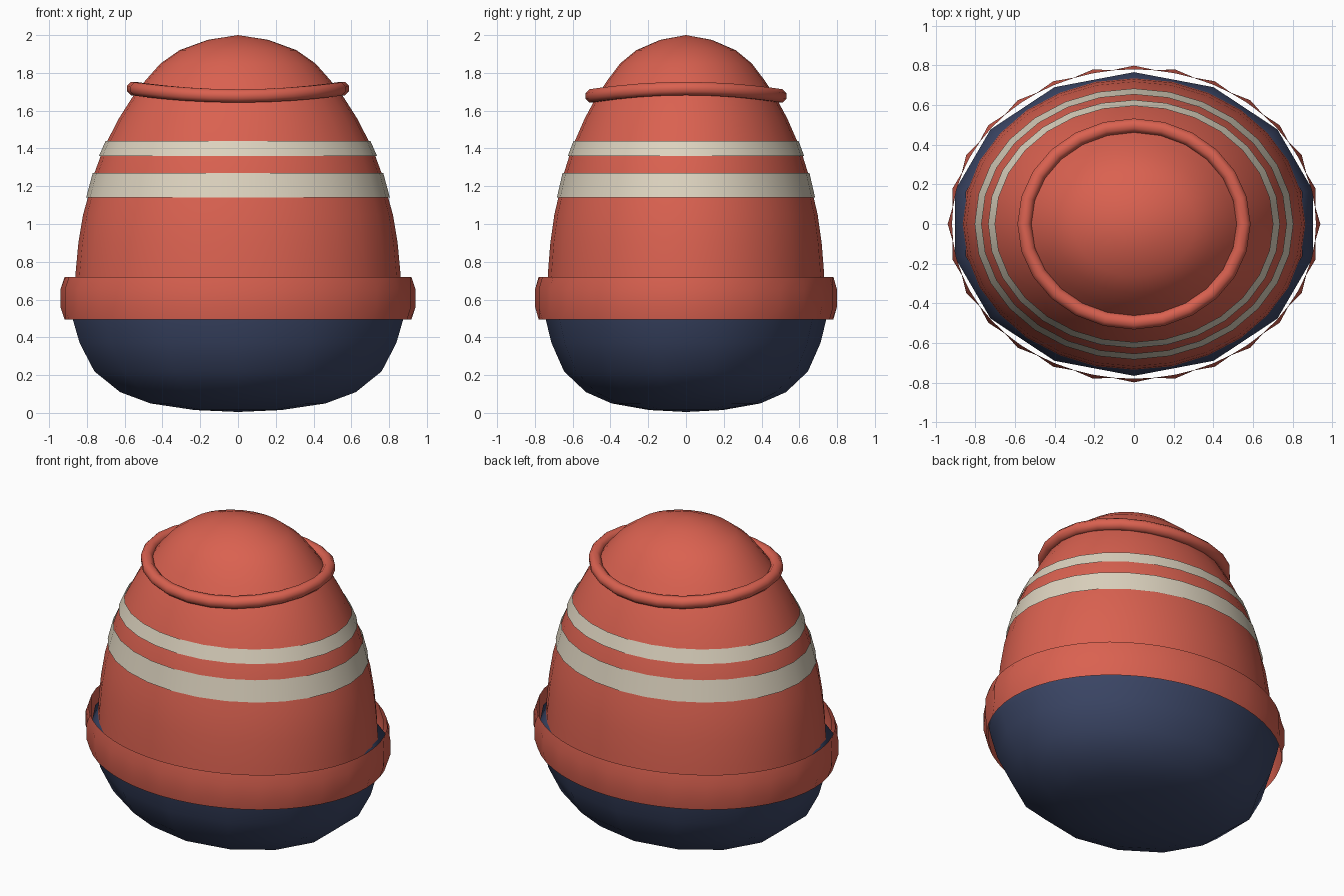
import bpy, bmesh, math

cube = bpy.data.objects.get("Cube")
if cube:
    bpy.data.objects.remove(cube, do_unlink=True)


def material(name, rgb):
    m = bpy.data.materials.new(name)
    m.use_nodes = True
    m.diffuse_color = (*rgb, 1)
    m.node_tree.nodes["Principled BSDF"].inputs["Base Color"].default_value = (*rgb, 1)
    return m


RED = material("coral red", (0.70, 0.12, 0.08))
BLUE = material("navy blue", (0.043, 0.06, 0.13))
CREAM = material("cream", (0.72, 0.65, 0.52))
DEPTH = 0.85  # the whole shape is an oval, narrower front to back


def finish(name, bm, mat, angle):
    bmesh.ops.recalc_face_normals(bm, faces=bm.faces[:])
    mesh = bpy.data.meshes.new(name)
    bm.to_mesh(mesh)
    bm.free()
    mesh.materials.append(mat)
    ob = bpy.data.objects.new(name, mesh)
    bpy.context.scene.collection.objects.link(ob)
    bpy.ops.object.select_all(action="DESELECT")
    ob.select_set(True)
    bpy.context.view_layer.objects.active = ob
    bpy.ops.object.shade_smooth_by_angle(angle=math.radians(angle))
    return ob


def lathe(name, profile, segs, mat, phase=0.0, depth=DEPTH, ripple=None, angle=50):
    """Oval surface from (radius, height) rows; ripple lowers every other column."""
    bm = bmesh.new()
    rows = []
    for j, (r, z) in enumerate(profile):
        if r == 0:
            rows.append([bm.verts.new((0, 0, z))] * segs)
            continue
        row = []
        for i in range(segs):
            a = 2 * math.pi * (i + phase) / segs
            q = r - (ripple[j] if ripple and i % 2 else 0)
            row.append(bm.verts.new((q * math.cos(a), q * depth * math.sin(a), z)))
        rows.append(row)
    for low, high in zip(rows, rows[1:]):
        for i in range(segs):
            k = (i + 1) % segs
            quad = [low[i], low[k], high[k], high[i]]
            bm.faces.new(list(dict.fromkeys(quad)))
    return finish(name, bm, mat, angle)


# Egg shaped body
body = [(0.87, 0.55), (0.86, 0.74), (0.845, 0.9), (0.82, 1.05), (0.795, 1.14),
        (0.76, 1.27), (0.727, 1.36), (0.692, 1.44), (0.63, 1.56), (0.56, 1.67),
        (0.49, 1.76), (0.41, 1.85), (0.31, 1.92), (0.16, 1.975), (0, 2.0)]
lathe("body", body, 28, RED)

# Painted stripes, thin shells just outside the body
for name, low, high in (("lower_stripe", 1.14, 1.27), ("upper_stripe", 1.36, 1.44)):
    rows = [(r + 0.009, z) for r, z in body if low <= z <= high]
    lathe(name, rows, 28, CREAM)

# Rounded bowl with fewer sides, its lip tucked behind the band
bowl = [(0, 0.005), (0.235, 0.015), (0.475, 0.05), (0.64, 0.11), (0.78, 0.22),
        (0.86, 0.37), (0.897, 0.495), (0.925, 0.61), (0.87, 0.68)]
lathe("bowl", bowl, 14, BLUE, phase=0.5, depth=0.828)

# Open ribbed band around the joint
band = [(0.918, 0.495), (0.94, 0.56), (0.94, 0.655), (0.918, 0.72)]
lathe("band", band, 56, RED, ripple=[0, 0.02, 0.02, 0], angle=60)

# Rolled ring near the top, raised towards the left and right
bm = bmesh.new()
MAJOR, MINOR, TUBE = 24, 8, 0.038
loops = []
for i in range(MAJOR):
    a = 2 * math.pi * i / MAJOR
    c, s = math.cos(a), math.sin(a)
    mid = 1.678 + 0.039 * c * c
    loop = []
    for j in range(MINOR):
        b = 2 * math.pi * (j + 0.5) / MINOR
        out = TUBE * math.cos(b)
        loop.append(bm.verts.new(((0.553 + out) * c, (0.497 + out) * s,
                                  mid + TUBE * math.sin(b))))
    loops.append(loop)
for i in range(MAJOR):
    p, q = loops[i], loops[(i + 1) % MAJOR]
    for j in range(MINOR):
        k = (j + 1) % MINOR
        bm.faces.new((p[j], q[j], q[k], p[k]))
finish("top_ring", bm, RED, 60)
